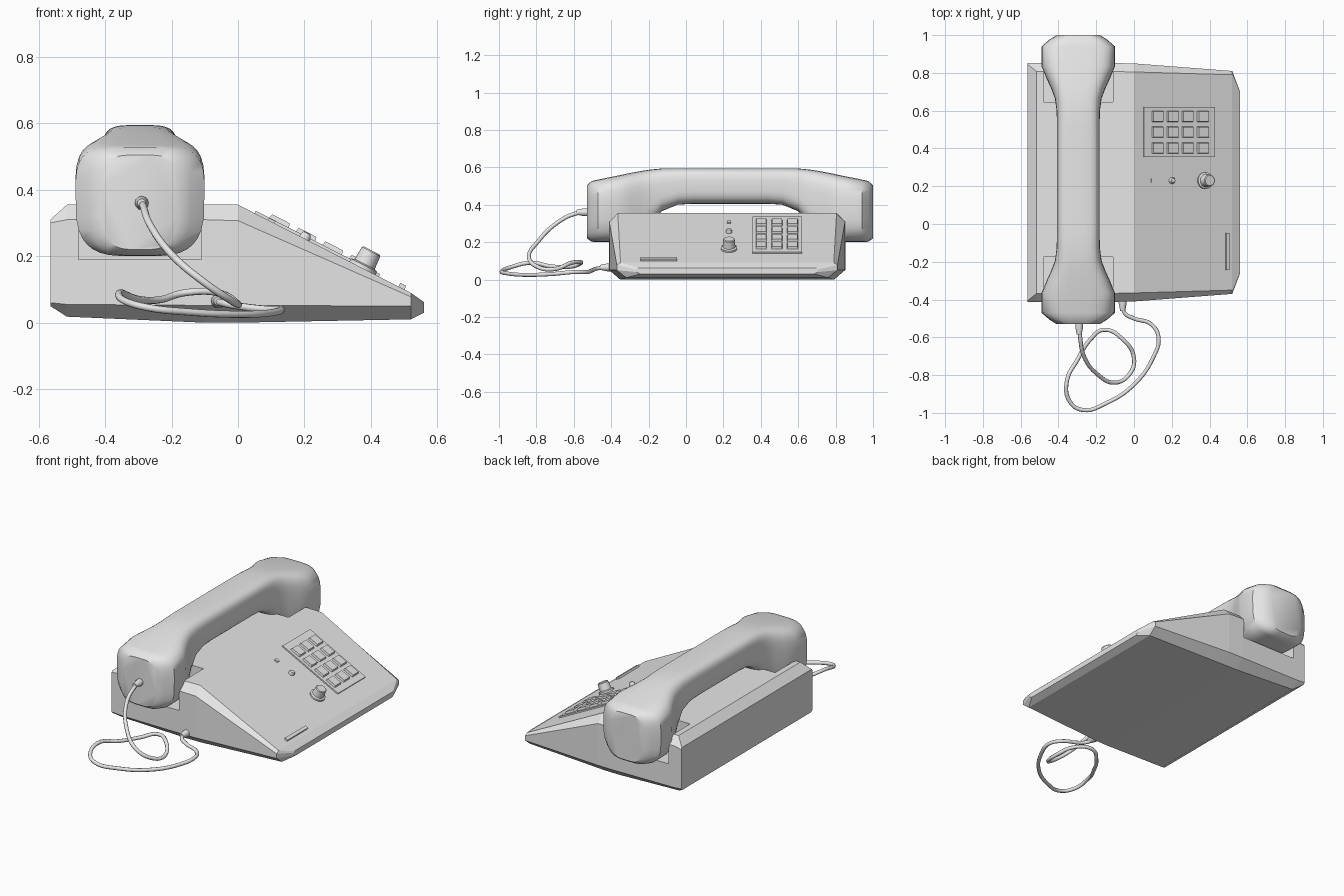
import bpy, bmesh, math
from mathutils import Matrix, Vector

cube = bpy.data.objects.get("Cube")
if cube:
    bpy.data.objects.remove(cube, do_unlink=True)

grey = bpy.data.materials.new("light grey plastic")
grey.use_nodes = True
grey.diffuse_color = (0.8, 0.8, 0.8, 1)
grey.node_tree.nodes["Principled BSDF"].inputs["Base Color"].default_value = grey.diffuse_color

MIDDLE = 0.22        # y centre of the body
GRIP_X = -0.295      # x centre of the handset
GRIP_Y = 0.235


def add_object(name, bm):
    bmesh.ops.recalc_face_normals(bm, faces=bm.faces)
    mesh = bpy.data.meshes.new(name)
    bm.to_mesh(mesh)
    bm.free()
    mesh.materials.append(grey)
    obj = bpy.data.objects.new(name, mesh)
    bpy.context.collection.objects.link(obj)
    return obj


def activate(obj):
    bpy.ops.object.select_all(action="DESELECT")
    obj.select_set(True)
    bpy.context.view_layer.objects.active = obj


def smooth(obj, degrees=35):
    activate(obj)
    bpy.ops.object.shade_smooth_by_angle(angle=math.radians(degrees))


def loft(name, rings):
    """Skin a list of equal rings and close both ends."""
    bm = bmesh.new()
    loops = [[bm.verts.new(p) for p in ring] for ring in rings]
    count = len(loops[0])
    for a, b in zip(loops, loops[1:]):
        for i in range(count):
            j = (i + 1) % count
            bm.faces.new((a[i], a[j], b[j], b[i]))
    bm.faces.new(loops[0])
    bm.faces.new(loops[-1])
    return add_object(name, bm)


def box(name, size, matrix, taper=1.0):
    bm = bmesh.new()
    bmesh.ops.create_cube(bm, size=1)
    for v in bm.verts:
        if v.co.z > 0:
            v.co.x *= taper
            v.co.y *= taper
    bm.transform(matrix @ Matrix.Diagonal((*size, 1)))
    return add_object(name, bm)


def turned(name, profile, matrix, sides=24):
    """Lathe (radius, height) points round the local z axis."""
    rings = []
    for radius, height in profile:
        rings.append([matrix @ Vector((radius * math.cos(math.tau * i / sides),
                                       radius * math.sin(math.tau * i / sides), height))
                      for i in range(sides)])
    obj = loft(name, rings)
    smooth(obj)
    return obj


# Body: cross-sections along x (x, half width, bottom, low edge, high edge, top, insets)
def body_ring(x, half, bottom, low, high, top, under, over):
    corners = [(half - under, bottom), (half, low), (half, high), (half - over, top)]
    right = [(x, MIDDLE + y, z) for y, z in corners]
    left = [(x, MIDDLE - y, z) for y, z in reversed(corners)]
    return right + left


body = loft("phone_body", [body_ring(*s) for s in (
    (-0.565, 0.632, 0.05, 0.06, 0.3, 0.31, 0.01, 0.005),
    (-0.515, 0.632, 0.018, 0.055, 0.31, 0.355, 0.05, 0.045),
    (-0.1, 0.632, 0.0, 0.052, 0.31, 0.355, 0.06, 0.045),
    (0.0, 0.63, 0.0, 0.052, 0.307, 0.355, 0.06, 0.045),
    (0.52, 0.59, 0.01, 0.05, 0.078, 0.09, 0.05, 0.02),
    (0.56, 0.485, 0.03, 0.04, 0.055, 0.062, 0.02, 0.01))])

# Cradle recesses at both ends of the body
for side in (-1, 1):
    where = Matrix.Translation((GRIP_X, GRIP_Y + side * 0.61, 0.34))
    cutter = box("cradle_cutter", (0.37, 0.4, 0.3), where)
    cutter.hide_render = True
    cut = body.modifiers.new("cradle", "BOOLEAN")
    cut.operation = "DIFFERENCE"
    cut.object = cutter
    activate(body)
    bpy.ops.object.modifier_apply(modifier=cut.name)
    bpy.data.objects.remove(cutter, do_unlink=True)


# Handset: rounded sections mirrored about its middle (distance, half width, bottom, top)
def handset_ring(y, half, bottom, top, steps=32):
    ring = []
    for i in range(steps):
        a = math.tau * (i + 0.5) / steps
        c, s = math.cos(a), math.sin(a)
        u = math.copysign(abs(c) ** 0.5, c)
        w = math.copysign(abs(s) ** 0.5, s)
        narrow = 1 - 0.12 * max(0, -w) ** 2
        ring.append((GRIP_X + half * u * narrow, GRIP_Y + y,
                     (top + bottom) / 2 + w * (top - bottom) / 2))
    return ring


half_handset = [
    (0.2, 0.113, 0.405, 0.595), (0.28, 0.113, 0.4, 0.595), (0.365, 0.115, 0.365, 0.594),
    (0.43, 0.124, 0.28, 0.588), (0.48, 0.143, 0.22, 0.58), (0.535, 0.168, 0.2, 0.57),
    (0.6, 0.195, 0.2, 0.556), (0.705, 0.195, 0.2, 0.535), (0.74, 0.155, 0.202, 0.527),
    (0.765, 0.115, 0.22, 0.505)]
stations = [(-d, *rest) for d, *rest in reversed(half_handset)] + half_handset
smooth(loft("handset", [handset_ring(*s) for s in stations]), 40)

# Controls lie on the sloping panel
slope = Matrix.Rotation(math.atan2(0.265, 0.52), 4, "Y")


def on_panel(x, y, lift=0.0):
    spot = Matrix.Translation((x, y, 0.355 - x * 0.265 / 0.52))
    return spot @ slope @ Matrix.Translation((0, 0, lift))


box("keypad_plate", (0.42, 0.265, 0.012), on_panel(0.237, 0.487, 0.002))
for column in range(4):
    for row in range(3):
        place = on_panel(0.12 + 0.08 * column, 0.57 - 0.084 * row, 0.012)
        box("key", (0.068, 0.06, 0.018), place, 0.88)
box("small_indicator", (0.022, 0.02, 0.01), on_panel(0.1, 0.23, 0.002))
box("label_strip", (0.02, 0.195, 0.02), on_panel(0.492, -0.145, 0.002))
turned("lamp", [(0.017, -0.005), (0.017, 0.008), (0.012, 0.018), (0.004, 0.021)],
       on_panel(0.2, 0.23), 16)
turned("volume_knob", [(0.044, -0.005), (0.044, 0.01), (0.034, 0.014),
                       (0.031, 0.056), (0.027, 0.06)], on_panel(0.375, 0.23))

# Cord: one smooth tube from the handset to the body
path = [(-0.29, -0.52, 0.36), (-0.285, -0.6, 0.35), (-0.265, -0.7, 0.295),
        (-0.2, -0.79, 0.205), (-0.1, -0.84, 0.12), (-0.02, -0.79, 0.066),
        (0, -0.71, 0.055), (-0.06, -0.61, 0.09), (-0.16, -0.56, 0.09),
        (-0.23, -0.61, 0.07), (-0.3, -0.72, 0.07), (-0.355, -0.83, 0.09),
        (-0.34, -0.94, 0.065), (-0.27, -0.985, 0.045), (-0.15, -0.95, 0.032),
        (0, -0.85, 0.025), (0.1, -0.71, 0.03), (0.13, -0.6, 0.04),
        (0.09, -0.53, 0.04), (0, -0.5, 0.05), (-0.05, -0.47, 0.06), (-0.06, -0.4, 0.065)]
curve = bpy.data.curves.new("cord", "CURVE")
curve.dimensions = "3D"
curve.bevel_depth = 0.011
curve.bevel_resolution = 2
curve.resolution_u = 6
curve.use_fill_caps = True
spline = curve.splines.new("BEZIER")
spline.bezier_points.add(len(path) - 1)
for point, co in zip(spline.bezier_points, path):
    point.co = co
    point.handle_left_type = point.handle_right_type = "AUTO"
curve.materials.append(grey)
bpy.context.collection.objects.link(bpy.data.objects.new("cord", curve))

# Strain reliefs where the cord enters each part
forward = Matrix.Rotation(math.radians(90), 4, "X")
for name, x, y, z in (("handset_cord_boot", -0.29, -0.52, 0.36),
                      ("body_cord_boot", -0.06, -0.395, 0.065)):
    turned(name, [(0.021, 0), (0.021, 0.025), (0.013, 0.065)],
           Matrix.Translation((x, y, z)) @ forward, 12)
